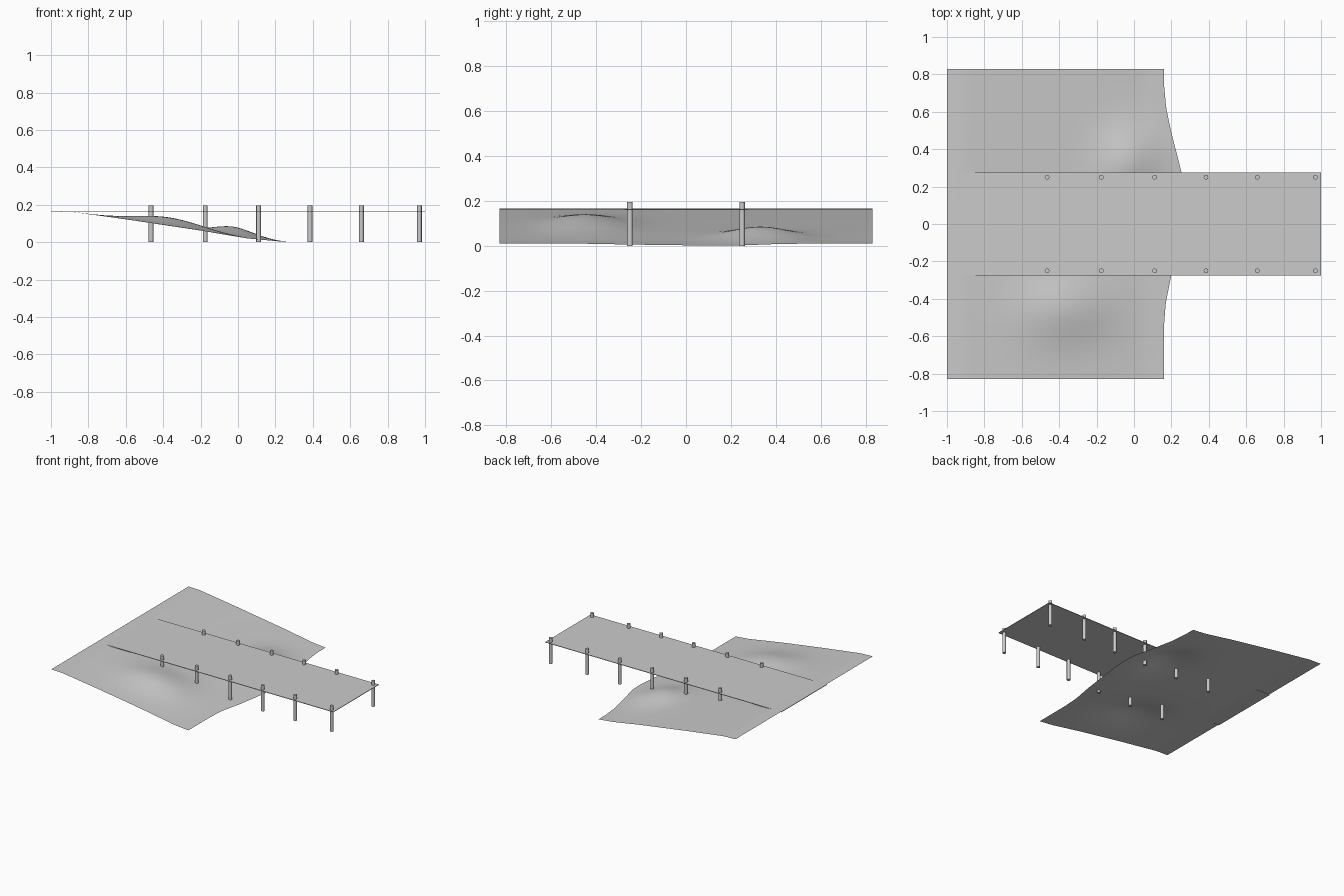
import bpy, bmesh, math

cube = bpy.data.objects.get("Cube")
if cube:
    bpy.data.objects.remove(cube, do_unlink=True)

# One plain grey for everything
grey = bpy.data.materials.new("plain grey")
grey.use_nodes = True
grey.diffuse_color = (0.6, 0.6, 0.6, 1)
grey.node_tree.nodes["Principled BSDF"].inputs["Base Color"].default_value = (0.6, 0.6, 0.6, 1)


def interpolate(points, t):
    """Piecewise linear lookup through (t, value) points."""
    for (a, va), (b, vb) in zip(points, points[1:]):
        if t <= b:
            return va + (vb - va) * (t - a) / (b - a)
    return points[-1][1]


def add_object(name, bm, smooth=False):
    mesh = bpy.data.meshes.new(name)
    bm.to_mesh(mesh)
    bm.free()
    mesh.materials.append(grey)
    for face in mesh.polygons:
        face.use_smooth = smooth
    obj = bpy.data.objects.new(name, mesh)
    bpy.context.collection.objects.link(obj)
    return obj


# Sloping beach with a curved shoreline and two soft mounds
SLOPE = [(-1, .167), (-.9, .1635), (-.6, .122), (-.2, .062), (.05, .02), (.26, 0)]
SHORE = [(-.83, .16), (-.55, .16), (-.42, .17), (-.27, .2), (-.1, .225), (.08, .25),
         (.2, .26), (.28, .253), (.5, .197), (.62, .172), (.75, .16), (.83, .16)]
MOUNDS = [(-.37, -.45, .17, .13, .045), (-.02, .33, .11, .13, .05)]


def ground_height(x, y):
    z = interpolate(SLOPE, x)
    for cx, cy, sx, sy, height in MOUNDS:
        z += height * math.exp(-((x - cx) / sx) ** 2 / 2 - ((y - cy) / sy) ** 2 / 2)
    return z


bm = bmesh.new()
bmesh.ops.create_grid(bm, x_segments=50, y_segments=60, size=1)
for v in bm.verts:
    y = v.co.y * .83
    x = -1 + (v.co.x + 1) / 2 * (interpolate(SHORE, y) + 1)
    v.co = (x, y, ground_height(x, y))
add_object("beach", bm, smooth=True)

# Thin flat pier deck
bm = bmesh.new()
bmesh.ops.create_cube(bm, size=1)
for v in bm.verts:
    v.co = (v.co.x * 2, v.co.y * .55, .1625 + v.co.z * .004)
add_object("pier_deck", bm)

# Two rows of round piles reaching through the deck
for side, y in (("right", -.25), ("left", .25)):
    for i, x in enumerate((-.465, -.175, .11, .385, .66, .97)):
        bm = bmesh.new()
        bmesh.ops.create_cone(bm, cap_ends=True, segments=16, radius1=.0125,
                              radius2=.0125, depth=.196)
        bmesh.ops.translate(bm, verts=bm.verts, vec=(x, y, .098))
        pile = add_object(f"pile_{side}_{i + 1}", bm)
        for face in pile.data.polygons:
            face.use_smooth = abs(face.normal.z) < .5
        for edge in pile.data.edges:
            a, b = (pile.data.vertices[k].co.z for k in edge.vertices)
            edge.use_edge_sharp = abs(a - b) < .01
